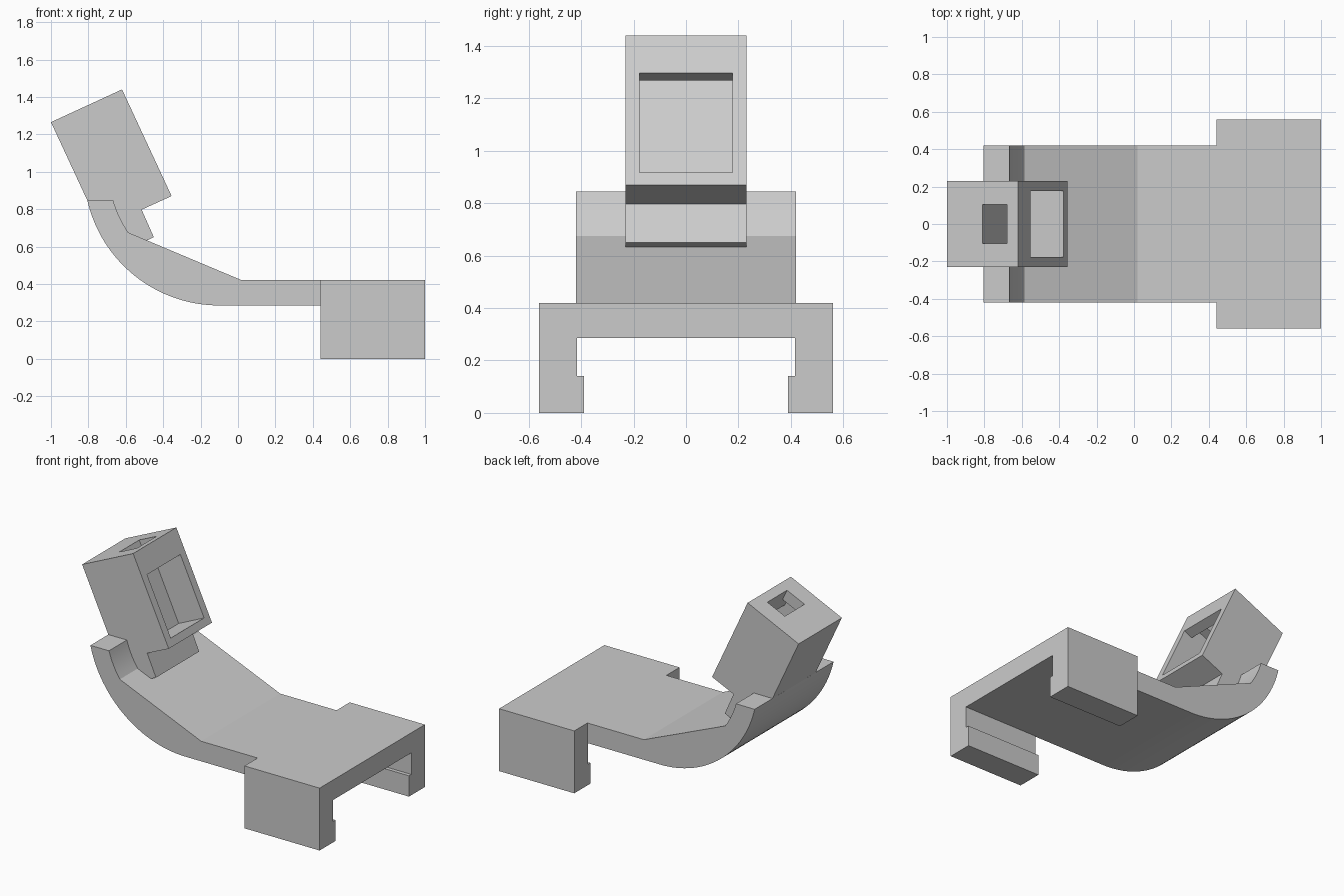
import bpy, bmesh, math
from mathutils import Vector

cube = bpy.data.objects.get("Cube")
if cube:
    bpy.data.objects.remove(cube, do_unlink=True)

grey = bpy.data.materials.new("plain grey")
grey.use_nodes = True
colour = (0.6, 0.6, 0.6, 1)
grey.diffuse_color = colour
grey.node_tree.nodes["Principled BSDF"].inputs["Base Color"].default_value = colour


def prism(name, points, place, offset):
    """Extrude a flat profile by an offset vector."""
    bm = bmesh.new()
    face = bm.faces.new([bm.verts.new(place(a, b)) for a, b in points])
    side = bmesh.ops.extrude_face_region(bm, geom=[face])
    bmesh.ops.translate(bm, vec=offset,
                        verts=[g for g in side["geom"] if isinstance(g, bmesh.types.BMVert)])
    bmesh.ops.recalc_face_normals(bm, faces=bm.faces)
    mesh = bpy.data.meshes.new(name)
    bm.to_mesh(mesh)
    bm.free()
    mesh.materials.append(grey)
    obj = bpy.data.objects.new(name, mesh)
    bpy.context.collection.objects.link(obj)
    return obj


def along_y(name, points, half):
    return prism(name, points, lambda x, z: (x, -half, z), (0, 2 * half, 0))


def activate(obj):
    bpy.ops.object.select_all(action="DESELECT")
    obj.select_set(True)
    bpy.context.view_layer.objects.active = obj


def cut(obj, cutter):
    cutter.hide_render = True
    mod = obj.modifiers.new("cut", "BOOLEAN")
    mod.operation = "DIFFERENCE"
    mod.solver = "EXACT"
    mod.object = cutter
    activate(obj)
    bpy.ops.object.modifier_apply(modifier=mod.name)
    bpy.data.objects.remove(cutter, do_unlink=True)


def arc(radius, start, end, steps):
    """Points about the shared centre of the bend."""
    return [(-0.1 + radius * math.cos(t), 1.009 + radius * math.sin(t))
            for t in (start + (end - start) * i / steps for i in range(steps + 1))]


# Curved arm with a flat shelf
outer = arc(0.724, math.radians(193.1), math.radians(270), 32)
inner = arc(0.59, math.radians(214.5), math.radians(196.1), 8)
arm = along_y("curved_arm", [(0.44, 0.285), (0.44, 0.42), (0.02, 0.42)] + inner + outer, 0.42)
activate(arm)
bpy.ops.object.shade_smooth_by_angle(angle=math.radians(15))

# Bracket with two inward-lipped legs
half = [(0.56, 0.42), (0.56, 0), (0.39, 0), (0.39, 0.14), (0.415, 0.14), (0.415, 0.285)]
bracket = half + [(-y, z) for y, z in reversed(half)]
prism("clip_bracket", bracket, lambda y, z: (0.44, y, z), (0.56, 0, 0))

# Tilted head and its neck
head = along_y("tilted_head", [(-1, 1.265), (-0.62, 1.44), (-0.355, 0.87), (-0.515, 0.797),
                               (-0.45, 0.65), (-0.56, 0.599), (-0.74, 0.705),
                               (-0.805, 0.845)], 0.23)

# Pocket and top hole, measured across and down from the head's top corner
tilt = math.radians(24.9)
across = Vector((math.cos(tilt), math.sin(tilt)))
down = Vector((math.sin(tilt), -math.cos(tilt)))


def on_head(points):
    return [Vector((-1, 1.265)) + across * a + down * b for a, b in points]


pocket = [(0.21, 0.08), (0.353, 0.08), (0.353, 0.16), (0.5, 0.16), (0.5, 0.579), (0.21, 0.579)]
hole = [(0.21, -0.1), (0.353, -0.1), (0.353, 0.12), (0.21, 0.12)]
cut(head, along_y("pocket_cutter", on_head(pocket), 0.177))
cut(head, along_y("hole_cutter", on_head(hole), 0.105))
